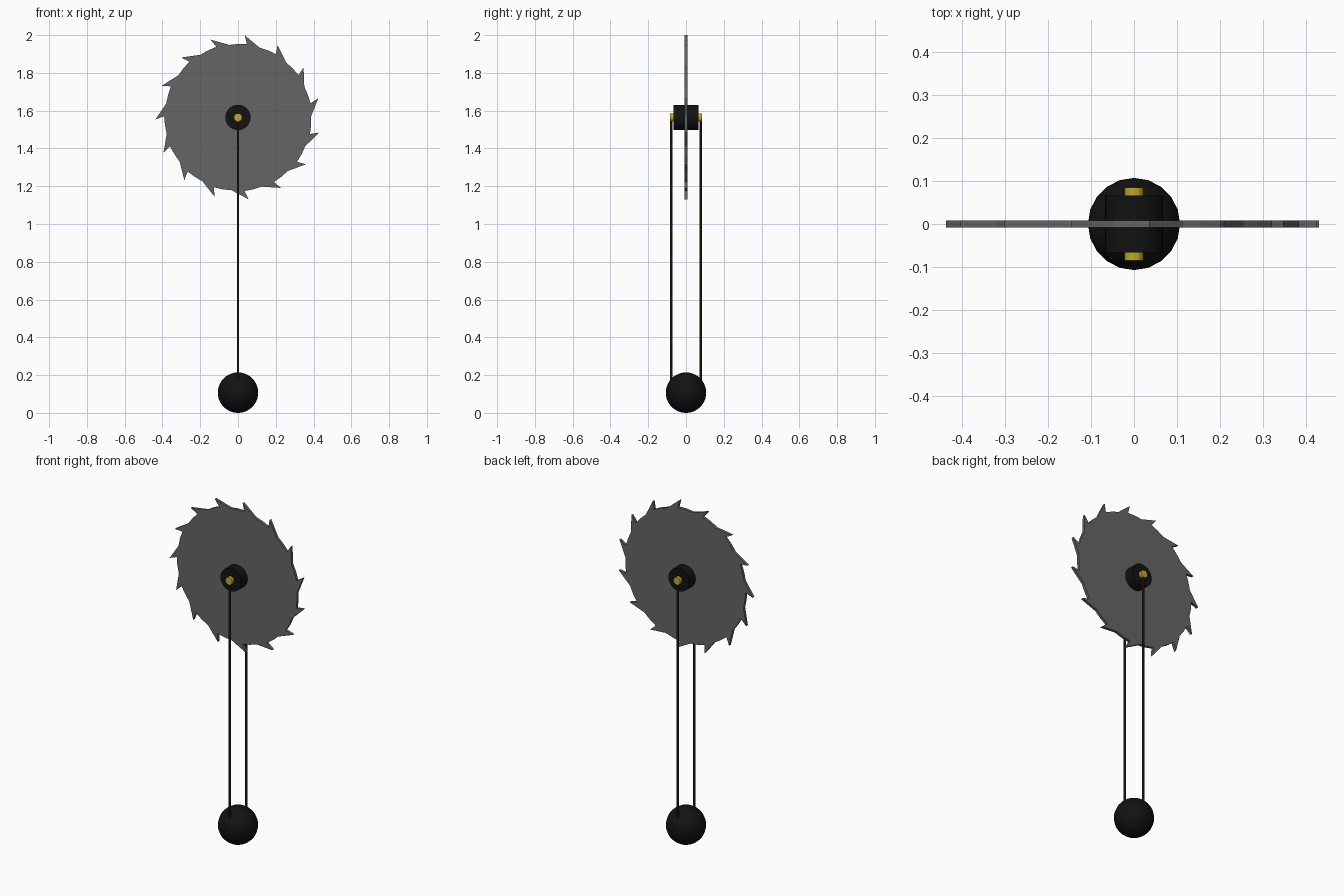
import bpy, bmesh, math
from mathutils import Vector

if "Cube" in bpy.data.objects:
    bpy.data.objects.remove(bpy.data.objects["Cube"])

CZ = 1.564          # wheel axle height
TEETH = 15


def material(name, rgb):
    m = bpy.data.materials.new(name)
    m.diffuse_color = (*rgb, 1)
    m.use_nodes = True
    m.node_tree.nodes["Principled BSDF"].inputs["Base Color"].default_value = m.diffuse_color
    return m


black = material("black", (0.006, 0.006, 0.006))
gold = material("gold", (0.55, 0.40, 0.02))
brown = material("dark_brown", (0.03, 0.018, 0.008))
steel = material("steel", (0.13, 0.13, 0.13))


def smooth(ob):
    bpy.ops.object.shade_smooth_by_angle(angle=math.radians(35))


def cylinder(name, p, q, r, mat, sides):
    p, q = Vector(p), Vector(q)
    d = q - p
    bpy.ops.mesh.primitive_cylinder_add(vertices=sides, radius=r, depth=d.length,
                                        location=(p + q) / 2,
                                        rotation=d.to_track_quat('Z', 'Y').to_euler())
    ob = bpy.context.object
    ob.name = name
    ob.data.materials.append(mat)
    smooth(ob)
    return ob


# Saw wheel: one tooth profile (clockwise offset in degrees, radius) repeated
tooth = [(2.3, 0.391), (0, 0.437), (-0.0, 0.437), (12.5, 0.387), (19.5, 0.389)]
tooth = [tooth[0], tooth[1], tooth[3], tooth[4]]
bm = bmesh.new()
verts = []
for k in range(TEETH):
    for off, r in tooth:
        a = math.radians(85.4 - 24 * k - off)
        verts.append(bm.verts.new((r * math.cos(a), -0.008, CZ + r * math.sin(a))))
face = bm.faces.new(verts)
ext = bmesh.ops.extrude_face_region(bm, geom=[face], use_keep_orig=True)
bmesh.ops.translate(bm, vec=(0, 0.016, 0),
                    verts=[g for g in ext["geom"] if isinstance(g, bmesh.types.BMVert)])
bmesh.ops.recalc_face_normals(bm, faces=bm.faces)
mesh = bpy.data.meshes.new("saw_wheel")
bm.to_mesh(mesh)
bm.free()
mesh.materials.append(steel)
bpy.context.collection.objects.link(bpy.data.objects.new("saw_wheel", mesh))

# Hub through the wheel
cylinder("hub", (0, -0.066, CZ), (0, 0.066, CZ), 0.067, black, 32)

# Axle caps and cords on both sides
for side, s in (("front", -1), ("back", 1)):
    cylinder(side + "_axle_cap", (0, s * 0.06, CZ), (0, s * 0.085, CZ), 0.022, gold, 16)
    cylinder(side + "_cord", (0, s * 0.077, 0.12), (0, s * 0.077, CZ), 0.0065, brown, 8)

# Ball at the bottom
bpy.ops.mesh.primitive_uv_sphere_add(segments=20, ring_count=20, radius=0.107,
                                     location=(0, 0, 0.107))
ball = bpy.context.object
ball.name = "ball_handle"
ball.data.materials.append(black)
smooth(ball)
